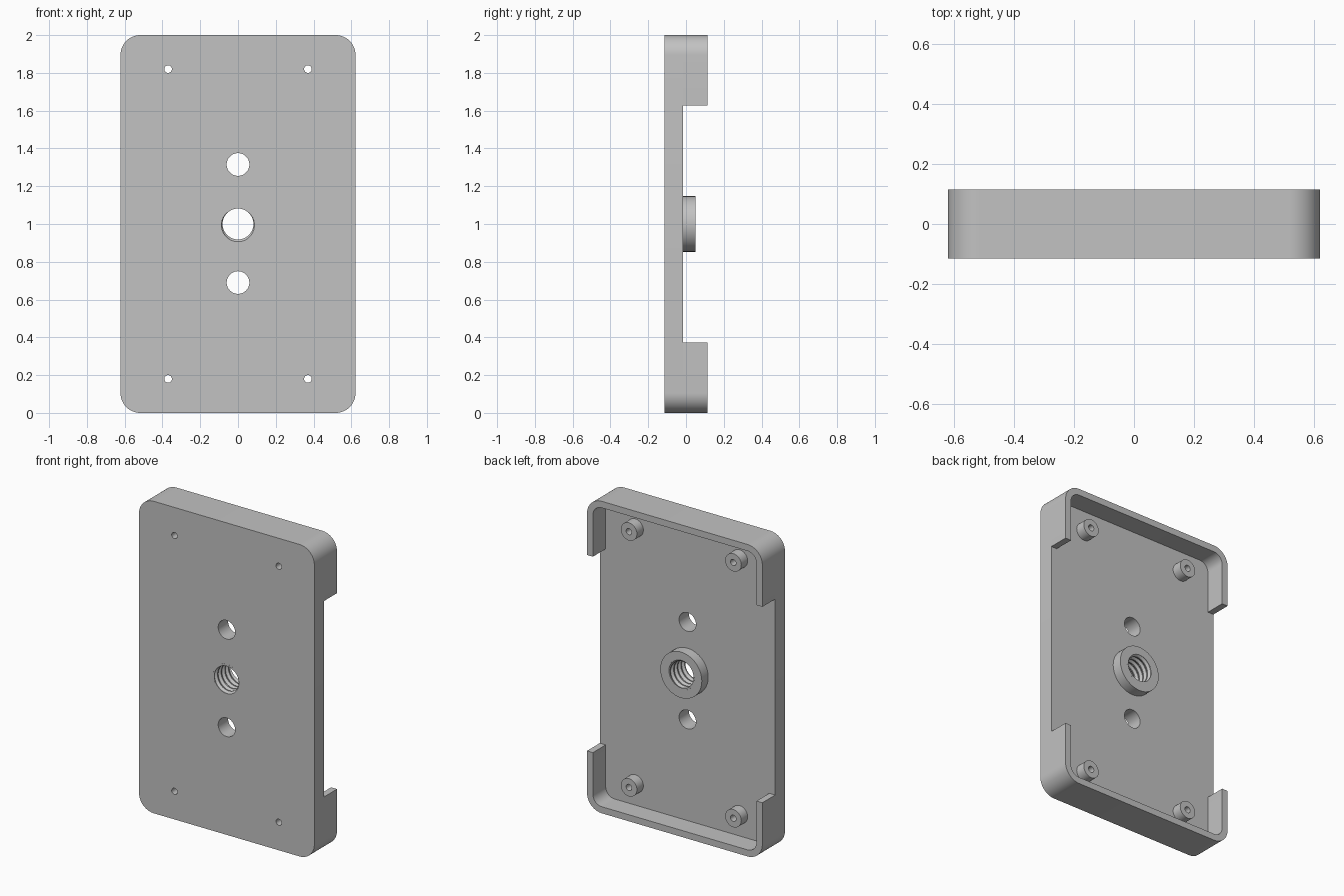
import bpy, bmesh
from math import sin, cos, pi, radians
from mathutils import Vector

if "Cube" in bpy.data.objects:
    bpy.data.objects.remove(bpy.data.objects["Cube"], do_unlink=True)

W, H = 0.622, 2.0                        # half width, full height
FRONT, FLOOR, BOSS, RIM = -0.115, -0.015, 0.05, 0.115
WALL, CORNER, NOTCH = 0.042, 0.105, 0.372
BORE, CREST, PITCH = 0.094, 0.082, 0.037

grey = bpy.data.materials.new("plain_grey")
grey.use_nodes = True
grey.diffuse_color = (0.54, 0.54, 0.54, 1)
grey.node_tree.nodes["Principled BSDF"].inputs["Base Color"].default_value = grey.diffuse_color


def arc(cx, cz, r, a0, a1, n):
    """Points on an arc in the x-z plane, angles in degrees."""
    step = (a1 - a0) / n
    return [(cx + r * cos(radians(a0 + step * i)), cz + r * sin(radians(a0 + step * i)))
            for i in range(n + 1)]


def circle(cx, cz, r, n=48):
    return arc(cx, cz, r, 0, 360, n)[:-1]


def finish(name, bm):
    """Turn a bmesh into a shaded object."""
    bmesh.ops.remove_doubles(bm, verts=bm.verts, dist=1e-5)
    bmesh.ops.recalc_face_normals(bm, faces=bm.faces)
    mesh = bpy.data.meshes.new(name)
    bm.to_mesh(mesh)
    bm.free()
    mesh.materials.append(grey)
    ob = bpy.data.objects.new(name, mesh)
    bpy.context.collection.objects.link(ob)
    bpy.ops.object.select_all(action='DESELECT')
    ob.select_set(True)
    bpy.context.view_layer.objects.active = ob
    bpy.ops.object.shade_smooth_by_angle(angle=radians(30))
    return ob


def extrude(name, loops, y0, y1):
    """Extrude an outline with holes (x-z loops) from y0 to y1."""
    curve = bpy.data.curves.new(name + "_profile", 'CURVE')
    curve.dimensions = '2D'
    curve.fill_mode = 'BOTH'
    curve.extrude = (y1 - y0) / 2
    for loop in loops:
        spline = curve.splines.new('POLY')
        spline.points.add(len(loop) - 1)
        for point, (x, z) in zip(spline.points, loop):
            point.co = (x, z, 0, 1)
        spline.use_cyclic_u = True
    temp = bpy.data.objects.new(name + "_profile", curve)
    bpy.context.collection.objects.link(temp)
    depsgraph = bpy.context.evaluated_depsgraph_get()
    mesh = bpy.data.meshes.new_from_object(temp.evaluated_get(depsgraph))
    bpy.data.objects.remove(temp, do_unlink=True)
    bm = bmesh.new()
    bm.from_mesh(mesh)
    bpy.data.meshes.remove(mesh)
    bpy.data.curves.remove(curve)
    for v in bm.verts:
        x, z, depth = v.co
        v.co = (x, (y0 + y1) / 2 - depth, z)
    return finish(name, bm)


def upper_corners(inset):
    """Right then left upper rounded corner of the case outline."""
    r, cx, cz = CORNER - inset, W - CORNER, H - CORNER
    return arc(cx, cz, r, 0, 90, 12) + arc(-cx, cz, r, 90, 180, 12)


def flip(loop):
    return [(x, H - z) for x, z in loop]


# Base plate with all its holes
posts = {"upper_left": (0.37, 1.82), "upper_right": (-0.37, 1.82),
         "lower_left": (0.37, 0.18), "lower_right": (-0.37, 0.18)}
outline = upper_corners(0) + flip(upper_corners(0))[::-1]
holes = [circle(0, 1.315, 0.06), circle(0, 0.69, 0.06), circle(0, 1, BORE, 64)]
holes += [circle(x, z, 0.02, 24) for x, z in posts.values()]
extrude("base_plate", [outline] + holes, FRONT, FLOOR)

# Raised rims at both ends, leaving the sides open in the middle
end = H - NOTCH
rim = ([(W, end)] + upper_corners(0) + [(-W, end), (-W + WALL, end)]
       + upper_corners(WALL)[::-1] + [(W - WALL, end)])
extrude("upper_rim", [rim], FLOOR, RIM)
extrude("lower_rim", [flip(rim)], FLOOR, RIM)

# Hollow mounting posts
for place, (x, z) in posts.items():
    extrude(place + "_post", [circle(x, z, 0.057, 40), circle(x, z, 0.02, 24)], FLOOR, BOSS)

# Central threaded boss
extrude("centre_boss", [circle(0, 1, 0.147, 64), circle(0, 1, BORE, 64)], FLOOR, BOSS)

# Helical thread ridge, trimmed flush with both ends of the bore
bm = bmesh.new()
section = [(BORE, -0.45), (CREST, -0.1), (CREST, 0.1), (BORE, 0.45)]
segments = 48
previous = None
for i in range(int(((BOSS - FRONT) / PITCH + 2) * segments)):
    t = 2 * pi * i / segments
    y = FRONT - PITCH + PITCH * i / segments
    ring = [bm.verts.new((r * sin(t), y + PITCH * d, 1 + r * cos(t))) for r, d in section]
    if previous:
        for k in range(4):
            j = (k + 1) % 4
            bm.faces.new((previous[k], previous[j], ring[j], ring[k]))
    previous = ring
for y, direction in ((FRONT, -1), (BOSS, 1)):
    cut = bmesh.ops.bisect_plane(bm, geom=bm.verts[:] + bm.edges[:] + bm.faces[:],
                                 plane_co=Vector((0, y, 0)),
                                 plane_no=Vector((0, direction, 0)), clear_outer=True)
    edges = [e for e in cut["geom_cut"] if isinstance(e, bmesh.types.BMEdge)]
    bmesh.ops.triangle_fill(bm, edges=edges, use_beauty=True)
finish("bore_thread", bm)
